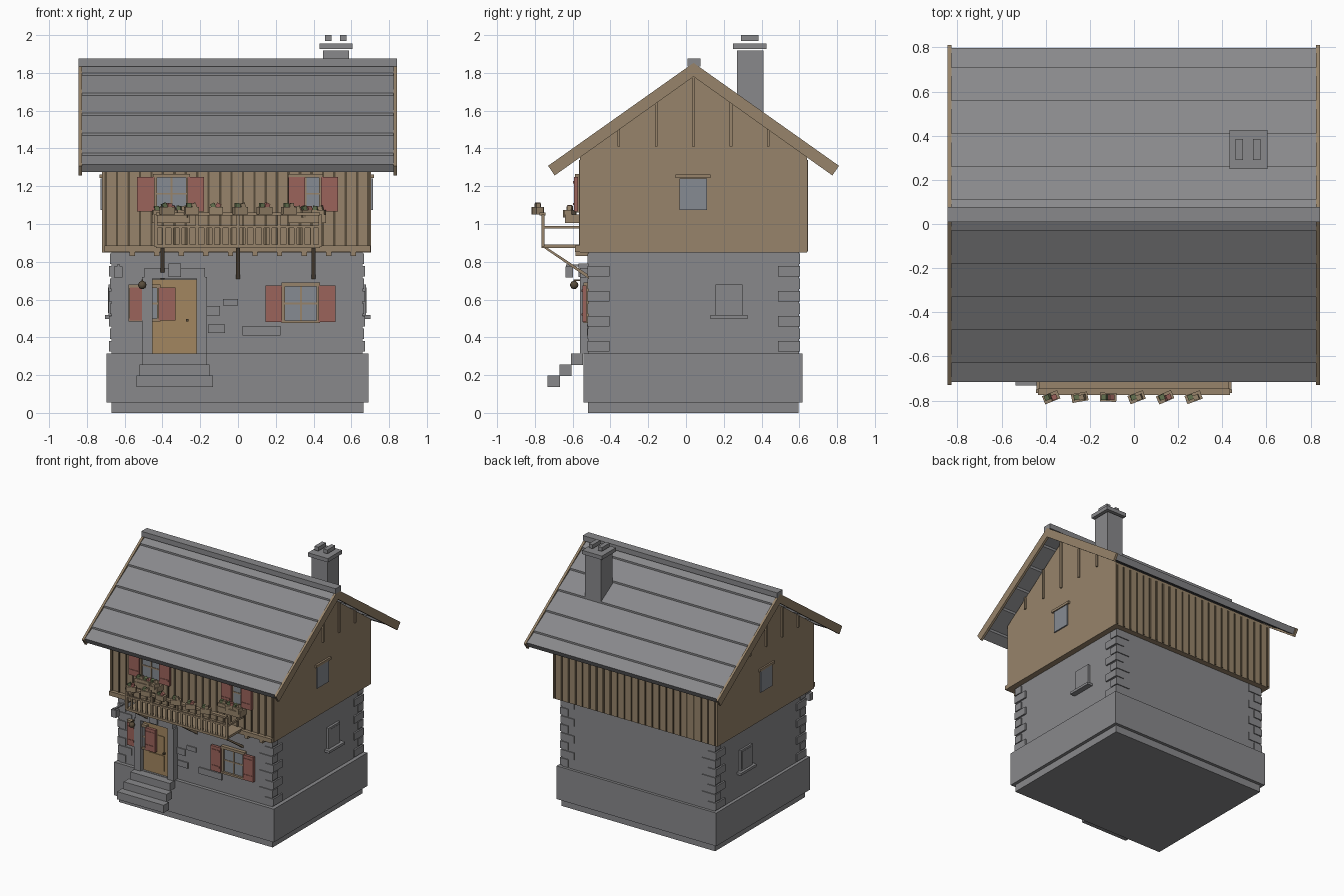
import bpy, bmesh, math, random
from mathutils import Vector, Matrix

cube = bpy.data.objects.get("Cube")
if cube:
    bpy.data.objects.remove(cube, do_unlink=True)
random.seed(4)


def material(name, r, g, b):
    m = bpy.data.materials.new(name)
    m.use_nodes = True
    m.diffuse_color = (r, g, b, 1)
    m.node_tree.nodes["Principled BSDF"].inputs["Base Color"].default_value = (r, g, b, 1)
    return m


STONE = material("stone grey", .25, .25, .26)
WOOD = material("timber tan", .31, .23, .145)
DARK = material("dark timber", .1, .075, .045)
DOOR = material("door ochre", .36, .24, .115)
RED = material("shutter red", .33, .125, .105)
GLASS = material("window glass", .24, .26, .29)
LEAF = material("leaf green", .13, .17, .08)


def finish(name, bm, mat):
    bmesh.ops.recalc_face_normals(bm, faces=bm.faces)
    me = bpy.data.meshes.new(name)
    bm.to_mesh(me)
    bm.free()
    me.materials.append(mat)
    ob = bpy.data.objects.new(name, me)
    bpy.context.collection.objects.link(ob)
    return ob


def box(name, x, y, z, mat, turn=None):
    """Box from three (low, high) ranges, optionally turned about its centre."""
    bm = bmesh.new()
    size = [b - a for a, b in (x, y, z)]
    mid = Vector([(a + b) / 2 for a, b in (x, y, z)])
    bmesh.ops.create_cube(bm, size=1, matrix=Matrix.Diagonal((*size, 1)))
    if turn:
        bm.transform(turn)
    bm.transform(Matrix.Translation(mid))
    return finish(name, bm, mat)


def prism(name, pts, x0, x1, mat):
    """Extrude a (y, z) profile along x."""
    bm = bmesh.new()
    face = bm.faces.new([bm.verts.new((x0, y, z)) for y, z in pts])
    out = bmesh.ops.extrude_face_region(bm, geom=[face])
    bmesh.ops.translate(bm, vec=(x1 - x0, 0, 0),
                        verts=[v for v in out["geom"] if isinstance(v, bmesh.types.BMVert)])
    return finish(name, bm, mat)


# Stone storey
box("foundation", (-.67, .665), (-.52, .595), (0, .06), STONE)
box("plinth", (-.695, .69), (-.542, .618), (.055, .315), STONE)
box("stone_wall", (-.67, .66), (-.515, .597), (.31, .86), STONE)
for sx, cx in ((-1, -.67), (1, .66)):
    for sy, cy in ((-1, -.515), (1, .597)):
        for i in range(8):
            lx, ly = (.11, .06) if i % 2 else (.06, .11)
            xs = sorted((cx + sx * .007, cx - sx * lx))
            ys = sorted((cy + sy * .007, cy - sy * ly))
            z = .325 + i * .066
            if i % 2 == 0:
                xs = sorted((cx + sx * .012, cx - sx * lx))
            box("corner_stone", xs, ys, (z, z + .056), STONE)
for x, z, w, h in ((-.13, .54, .07, .05), (-.04, .585, .08, .035),
                   (-.115, .445, .09, .045), (.125, .435, .2, .05), (.075, .43, .1, .035)):
    box("facing_stone", (x - w / 2, x + w / 2), (-.523, -.51), (z - h / 2, z + h / 2), STONE)

# Timber storey with its gables
EAVE, RIDGE, SLOPE, MID = 1.35, 1.79, .708, .04
prism("timber_wall", [(-.56, .85), (.64, .85), (.64, 1.36), (MID, RIDGE), (-.56, 1.36)],
      -.72, .705, WOOD)
box("front_sill_beam", (-.708, .702), (-.588, -.52), (.852, .885), WOOD)
for i in range(10):
    x = -.56 + i * .13
    if x < .66:
        box("joist_end", (x - .014, x + .014), (-.585, -.5), (.83, .86), WOOD)
for i in range(24):
    x = -.70 + i * .0605
    w = random.uniform(.005, .008)
    for y in ((-.567, -.558), (.638, .646)):
        box("plank_joint", (x - w, x + w), y, (.885 if y[0] < 0 else .855, 1.34), DARK)
for k in (-2, -1, 0, 1, 2):
    y = MID + k * .198
    top = RIDGE - abs(k) * .198 * SLOPE - .005
    box("gable_batten", (-.732, .717), (y - .007, y + .007), (1.41, top), WOOD)

# Roof: overlapping courses on both slopes, barge boards and ridge
steps = [0, .07, .22, .37, .52, .67, .757]
for s in (-1, 1):
    for a, b in zip(steps, steps[1:]):
        za, zb = 1.836 - a * SLOPE, 1.85 - b * SLOPE
        d = .022 if b == steps[-1] else 0
        prism("roof_course", [(MID + s * a, za), (MID + s * b, zb),
              (MID + s * (b - d), zb - .04), (MID + s * a, za - .045)], -.83, .825, STONE)
barge = [(MID, 1.853), (-.73, 1.308), (-.695, 1.257), (MID, 1.78), (.775, 1.257), (.81, 1.308)]
prism("left_barge_board", barge, .824, .842, WOOD)
prism("right_barge_board", barge, -.845, -.827, WOOD)
box("ridge_cap", (-.845, .842), (.008, .076), (1.835, 1.875), STONE)

# Chimney
box("chimney_stack", (.45, .588), (.27, .41), (1.5, 1.918), STONE)
box("chimney_cap", (.432, .605), (.25, .425), (1.926, 1.956), STONE)
for x in (.477, .557):
    box("chimney_pot", (x - .017, x + .017), (.29, .385), (1.97, 2), STONE)


def front_window(x0, x1, z0, z1, y, shutters):
    """Window on a front wall at y: frame, glass, glazing bars, shutters."""
    t = .02
    box("window_glass", (x0, x1), (y - .012, y), (z0, z1), GLASS)
    for a, b in ((x0 - t, x0), (x1, x1 + t)):
        box("window_jamb", (a, b), (y - .022, y), (z0, z1), WOOD)
    box("window_head", (x0 - t, x1 + t), (y - .028, y), (z1, z1 + t), WOOD)
    box("window_sill", (x0 - t, x1 + t), (y - .028, y), (z0 - .015, z0), WOOD)
    c, m = (x0 + x1) / 2, (z0 + z1) / 2
    box("glazing_bar", (c - .005, c + .005), (y - .016, y), (z0, z1), WOOD)
    box("glazing_bar", (x0, x1), (y - .016, y), (m - .005, m + .005), WOOD)
    for a, b in shutters:
        box("shutter", (a, b), (y - .034, y - .012), (z0 - .01, z1 + .005), RED)
        for z in (z0 + .025, z1 - .03):
            box("shutter_rail", (a + .008, b - .008), (y - .038, y - .03), (z, z + .012), RED)


front_window(.25, .415, .49, .67, -.515, [(.145, .232), (.427, .515)])
front_window(-.56, -.43, .5, .66, -.522, [(-.575, -.505), (-.42, -.33)])
front_window(-.43, -.275, 1.075, 1.245, -.56, [(-.535, -.443), (-.268, -.18)])
front_window(.285, .43, 1.075, 1.245, -.56, [(.268, .355), (.44, .53)])

# Side windows on both gables
for a, b in ((-.728, -.7), (.69, .715)):
    box("gable_window", (a, b), (-.035, .11), (1.075, 1.24), GLASS)
    box("gable_window_head", (a - .005, b + .005), (-.055, .13), (1.243, 1.262), WOOD)
for a, b in ((-.685, -.65), (.64, .678)):
    box("side_window", (a, b), (.155, .298), (.515, .68), STONE)
    box("side_window_pane", (a - .002, b + .002), (.17, .283), (.53, .665), STONE)
    box("side_window_sill", (a - .02, b + .024), (.13, .325), (.498, .517), STONE)

# Entrance: door, stone surround and steps
box("door", (-.455, -.215), (-.526, -.5), (.315, .705), DOOR)
for z in (.35, .5):
    box("door_panel", (-.40, -.27), (-.531, -.52), (z, z + .12), DOOR)
box("door_knob", (-.275, -.262), (-.545, -.52), (.485, .498), DARK)
for a, b in ((-.508, -.452), (-.22, -.165)):
    box("door_jamb", (a, b), (-.562, -.5), (.315, .72), STONE)
box("door_lintel", (-.495, -.175), (-.562, -.5), (.712, .768), STONE)
box("door_keystone", (-.367, -.303), (-.57, -.5), (.72, .79), STONE)
for i, (a, b) in enumerate(((-.537, -.133), (-.522, -.15), (-.508, -.165))):
    y, z = -.732 + i * .061, .138 + i * .058
    box("door_step", (a, b), (y, y + .064), (z, z + .06), STONE)

# Wall lantern and bell
box("lantern_arm", (-.64, -.625), (-.635, -.51), (.775, .785), STONE)
box("lantern", (-.657, -.612), (-.637, -.597), (.718, .775), STONE)
bm = bmesh.new()
bmesh.ops.create_uvsphere(bm, u_segments=12, v_segments=8, radius=.022,
                          matrix=Matrix.Translation((-.507, -.592, .677)))
for f in bm.faces:
    f.smooth = True
finish("bell", bm, DARK)
box("bell_arm", (-.511, -.503), (-.596, -.51), (.697, .705), DARK)

# Balcony: floor, railing and braces
L, R, F, B = -.435, .435, -.765, -.56
box("balcony_floor", (L, R), (F, B), (.874, .892), WOOD)
box("front_middle_rail", (L, R), (F, F + .014), (.978, .992), WOOD)
box("front_top_rail", (L, R), (F - .01, F + .02), (1.045, 1.06), WOOD)
for x in (L, R):
    box("side_middle_rail", (x - .007, x + .007), (F, B), (.975, .99), WOOD)
    box("rail_post", (x - .009, x + .009), (F, F + .016), (.88, 1.05), WOOD)
n = 20
for i in range(1, n):
    x = L + (R - L) * i / n
    box("baluster", (x - .007, x + .007), (F + .002, F + .012), (.89, .985), WOOD)
    if i % 5 == 0:
        box("rail_post", (x - .008, x + .008), (F, F + .014), (.88, 1.05), WOOD)
for x in (-.4, 0, .4):
    prism("balcony_brace", [(-.755, .875), (-.735, .875), (-.515, .73), (-.515, .71)],
          x - .01, x + .01, WOOD)


def flower_pot(x, y, z, bloom):
    """Slightly turned pot with leaves and one bloom."""
    turn = Matrix.Rotation(random.uniform(-.5, .5), 4, "Z")
    box("flower_pot", (x - .037, x + .037), (y - .02, y + .02), (z, z + .04), WOOD, turn)
    for dx, mat in ((-.015, LEAF), (.012, bloom)):
        tilt = Matrix.Rotation(random.uniform(-.6, .6), 4, "Y")
        box("flower", (x + dx - .012, x + dx + .012), (y - .012, y + .012),
            (z + .036, z + .06), mat, turn @ tilt)


# Flower pots on the rail and below the upper windows
for i in range(6):
    flower_pot(-.375 + i * .129, -.785, 1.05, (RED, WOOD)[i % 2])
for a, b in ((-.455, -.255), (.265, .465)):
    box("window_planter", (a, b), (-.64, -.56), (1.005, 1.05), WOOD)
    for i in range(3):
        flower_pot(a + .04 + i * .06, -.615, 1.035, (WOOD, RED)[i % 2])
